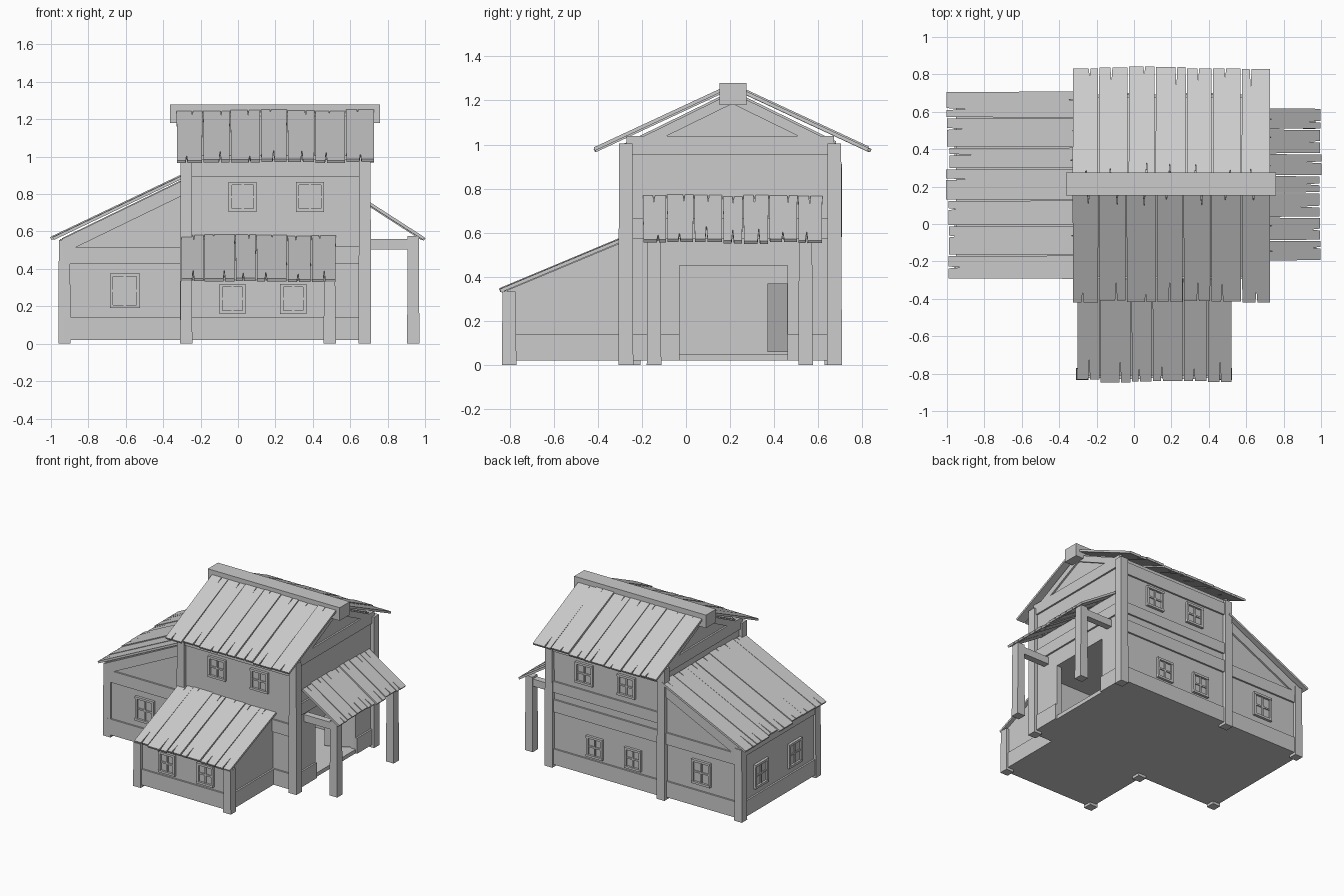
import bpy, bmesh, random
from mathutils import Vector, Matrix

if "Cube" in bpy.data.objects:
    bpy.data.objects.remove(bpy.data.objects["Cube"])

random.seed(4)


def finish(name, bm):
    bmesh.ops.recalc_face_normals(bm, faces=bm.faces)
    me = bpy.data.meshes.new(name)
    bm.to_mesh(me)
    bm.free()
    ob = bpy.data.objects.new(name, me)
    bpy.context.collection.objects.link(ob)
    return ob


def add_prism(bm, pts, place, a, b):
    # closed profile swept from a to b, place maps (u, v, w) to a point
    lo = [bm.verts.new(place(u, v, a)) for u, v in pts]
    hi = [bm.verts.new(place(u, v, b)) for u, v in pts]
    bm.faces.new(lo)
    bm.faces.new(hi[::-1])
    n = len(pts)
    for i in range(n):
        j = (i + 1) % n
        bm.faces.new((lo[i], hi[i], hi[j], lo[j]))


PLACE = {'x': lambda u, v, w: (w, u, v), 'y': lambda u, v, w: (u, w, v), 'z': lambda u, v, w: (u, v, w)}


def prism(name, pts, axis, a, b):
    bm = bmesh.new()
    add_prism(bm, pts, PLACE[axis], a, b)
    return finish(name, bm)


def rect(u0, u1, v0, v1):
    return [(u0, v0), (u1, v0), (u1, v1), (u0, v1)]


def box(name, x0, x1, y0, y1, z0, z1):
    return prism(name, rect(x0, x1, y0, y1), 'z', z0, z1)


def post(name, x, y, top, s=0.033):
    # timber post, slightly wider at the foot
    bm = bmesh.new()
    bmesh.ops.create_cube(bm, size=1)
    for v in bm.verts:
        k = s * (2 if v.co.z < 0 else 1.8)
        v.co = Vector((x + v.co.x * k, y + v.co.y * k, top if v.co.z > 0 else 0))
    return finish(name, bm)


def window(name, axis, out, c, z, face, w=0.15, h=0.16):
    # frame, cross bars and pane on a wall; out is the outward sign
    bm = bmesh.new()
    t, m = 0.017, 0.006
    u0, u1, v0, v1 = c - w / 2, c + w / 2, z - h / 2, z + h / 2
    for r, d in ((rect(u0, u0 + t, v0, v1), .018), (rect(u1 - t, u1, v0, v1), .018),
                 (rect(u0, u1, v0, v0 + t), .02), (rect(u0, u1, v1 - t, v1), .02),
                 (rect(c - m, c + m, v0, v1), .012), (rect(u0, u1, z - m, z + m), .012),
                 (rect(u0, u1, v0, v1), .004)):
        add_prism(bm, r, PLACE[axis], face - out * 0.01, face + out * d)
    return finish(name, bm)


def plank_roof(name, top, down, along, count, thick=0.016):
    # top: upper corner, down: vector down the slope, along: vector along the ridge
    L, W = down.length, along.length
    dv, du = down.normalized(), along.normalized()
    n = du.cross(dv)
    if n.z < 0:
        n = -n
    bm = bmesh.new()
    cuts = [0] + [(i + random.uniform(-.12, .12)) / count * W for i in range(1, count)] + [W]
    for a, b in zip(cuts, cuts[1:]):
        s0, s1 = random.uniform(-.006, .006), L + random.uniform(-.012, .008)
        g = 0.002
        m0, m1 = (a + (b - a) * random.uniform(.3, .7) for _ in range(2))
        d0, d1 = random.uniform(.03, .08), random.uniform(.04, .14)
        lift = random.uniform(0, .008)
        # plank outline with a split at each end
        pts = [(a + g, s0), (m0 - .004, s0), (m0, s0 + d0), (m0 + .004, s0), (b - g, s0),
               (b - g * 2, s1), (m1 + .005, s1), (m1, s1 - d1), (m1 - .005, s1), (a + g * 2, s1)]
        add_prism(bm, pts, lambda u, v, w: top + du * u + dv * v + n * w, lift - thick, lift)
    return finish(name, bm)


# main house walls with a room behind the doorway
main = prism("main_walls", [(-.28, .02), (.68, .02), (.68, 1.015), (.21, 1.245), (-.28, 1.005)], 'x', -.28, .68)
room = prism("room_cutter", [(.8, -.03), (.8, .46), (.64, .46), (.64, .6), (-.2, .6), (-.2, -.2),
                             (.64, -.2), (.64, -.03)], 'z', .05, .452)
room.hide_render = True
room.hide_viewport = True
mod = main.modifiers.new("room", 'BOOLEAN')
mod.object = room
mod.solver = 'EXACT'

# lean-to wing on the left and low wing at the front
prism("left_wing_walls", [(-.94, .02), (-.27, .02), (-.27, .89), (-.94, .565)], 'y', -.26, .67)
prism("front_wing_walls", [(-.81, .02), (-.27, .02), (-.27, .565), (-.81, .34)], 'x', -.285, .495)

# posts
for x in (-.277, .678):
    for y in (-.273, .673):
        post("main_post", x, y, 1.005, .034)
for y in (-.24, .66):
    post("left_wing_post", -.928, y, .555)
for x in (-.277, .49):
    post("front_wing_post", x, -.802, .335)
for y in (-.145, .542):
    post("porch_post", .937, y, .575)
    box("porch_beam", .67, .935, y - .025, y + .025, .505, .56)

# horizontal boards: front and back of the main house
for z0, z1 in ((.425, .52), (.89, .985)):
    box("front_board", -.27, .67, -.293, -.27, z0, z1)
for z0, z1 in ((.02, .14), (.425, .52), (.575, .66), (.89, .985)):
    box("back_board", -.27, .67, .67, .693, z0, z1)
box("front_base_board", .49, .67, -.293, -.27, .02, .14)
# boards on the gable sides
for z0, z1 in ((.575, .665), (.955, 1.04)):
    box("right_board", .67, .693, -.27, .67, z0, z1)
box("left_gable_board", -.293, -.27, -.27, .67, .955, 1.04)
box("right_base_board", .67, .693, -.27, -.03, .02, .14)
box("right_base_board", .67, .693, .46, .67, .02, .14)
for x in (-.293, .67):
    prism("gable_rafter", [(-.28, .995), (.21, 1.235), (.68, 1.005), (.68, .955), (.21, 1.185), (-.28, .945)],
          'x', x, x + .023)
# boards on the wings
for y in (-.273, .66):
    box("left_wing_base_board", -.93, -.28, y, y + .023, .02, .142)
    box("left_wing_mid_board", -.93, -.28, y, y + .023, .425, .515)
    prism("left_wing_rafter", [(-.94, .56), (-.28, .88), (-.28, .80), (-.94, .48)], 'y', y, y + .023)
box("left_wing_side_base", -.953, -.93, -.25, .66, .02, .142)
box("left_wing_side_top", -.953, -.93, -.25, .66, .49, .56)
box("front_wing_base_board", -.28, .49, -.823, -.8, .02, .14)
for x in (-.298, .485):
    box("front_wing_side_base", x, x + .023, -.81, -.28, .02, .14)

# windows
for x in (.025, .385):
    window("upper_front_window", 'y', -1, x, .785, -.28)
    window("upper_back_window", 'y', 1, x, .785, .68)
for x in (-.03, .295):
    window("front_wing_window", 'y', -1, x, .24, -.81, .14)
    window("lower_back_window", 'y', 1, x, .24, .68, .14)
window("left_wing_front_window", 'y', -1, -.605, .283, -.26, .16, .185)
window("left_wing_back_window", 'y', 1, -.605, .283, .67, .16, .185)
for y in (.03, .44):
    window("left_wing_side_window", 'x', -1, y, .283, -.94, .16, .185)

# door leaf standing open into the room
prism("open_door", [(.66, .46), (.48, .37), (.47, .387), (.65, .477)], 'z', .06, .37)

# plank roofs and the ridge beam
for s in (-1, 1):
    plank_roof("main_roof", Vector((-.33, .21 + s * .05, 1.247)), Vector((0, s * .575, -.267)), Vector((1.06, 0, 0)), 7)
box("ridge_beam", -.363, .76, .152, .275, 1.18, 1.28)
plank_roof("left_wing_roof", Vector((-.285, -.295, .905)), Vector((-.71, 0, -.338)), Vector((0, 1.005, 0)), 7)
plank_roof("front_wing_roof", Vector((-.305, -.28, .578)), Vector((0, -.56, -.234)), Vector((.83, 0, 0)), 6)
plank_roof("porch_roof", Vector((.68, -.197, .765)), Vector((.315, 0, -.203)), Vector((0, .817, 0)), 7)
